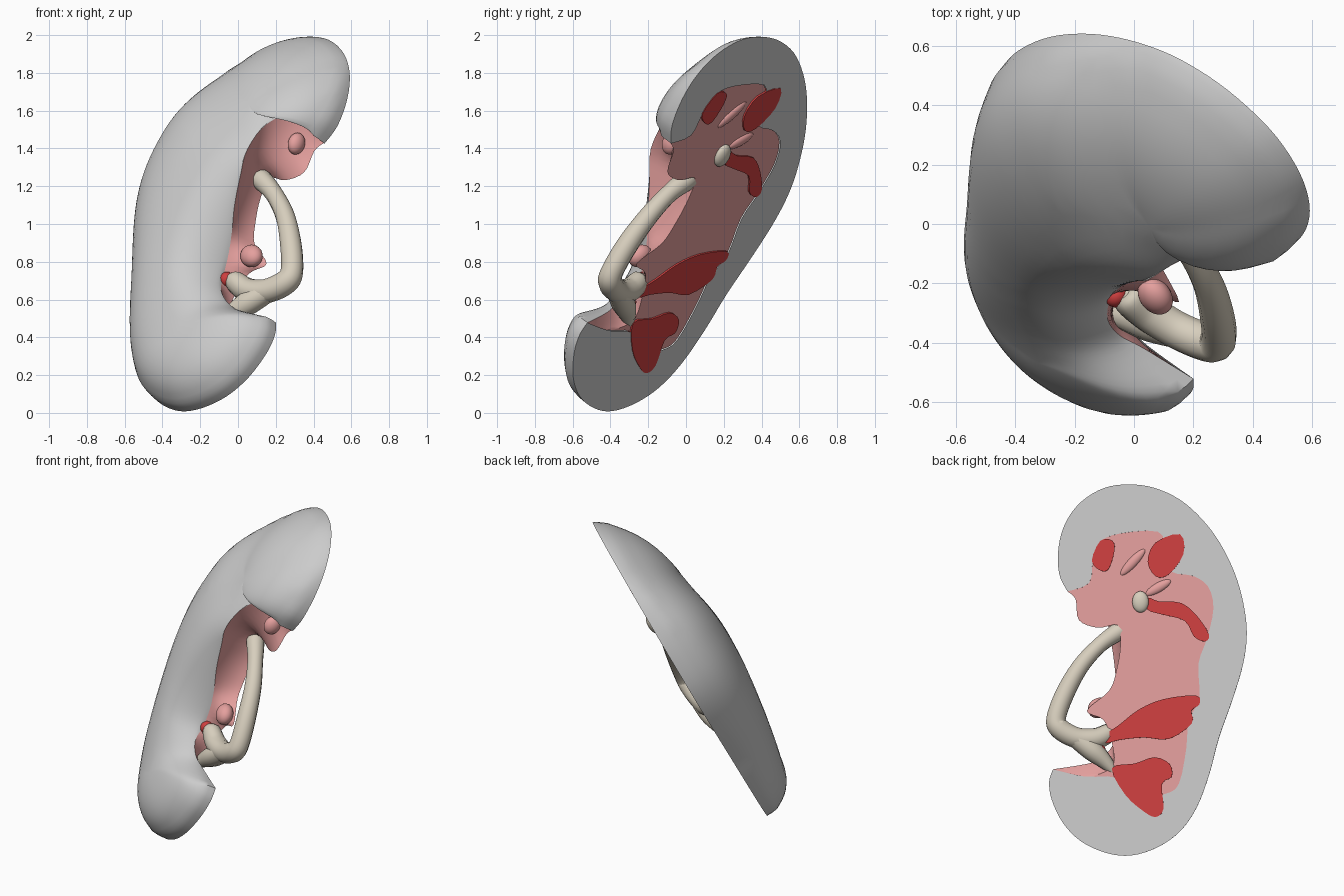
import bpy, bmesh, math
from mathutils import Vector

if "Cube" in bpy.data.objects:
    bpy.data.objects.remove(bpy.data.objects["Cube"])

# Local frame of the oblique cut plane
N = Vector((0.596, 0.653, -0.467)).normalized()
U = Vector((-N.y, N.x, 0)).normalized()
V = N.cross(U)
W0 = 0.023


def P(px, py, d=0.0):
    """Section drawing coordinates and depth below the cut -> world."""
    return Vector((0, 0, 1)) + U * ((px - 1131) / 166) + V * ((672 - py) / 166) + N * (W0 - d)


def mat(name, c):
    m = bpy.data.materials.new(name)
    m.diffuse_color = (*c, 1)
    m.use_nodes = True
    m.node_tree.nodes["Principled BSDF"].inputs["Base Color"].default_value = m.diffuse_color
    return m


PINK = mat("pink", (0.78, 0.35, 0.34))
RED = mat("red", (0.62, 0.05, 0.05))
BONE = mat("bone", (0.68, 0.62, 0.51))


def spline(pts, k=4, closed=False):
    """Catmull-Rom through points of any dimension."""
    n, out = len(pts), []
    for i in range(n if closed else n - 1):
        q = [pts[j % n] if closed else pts[max(0, min(n - 1, j))] for j in range(i - 1, i + 3)]
        for s in range(k):
            t = s / k
            out.append(tuple(0.5 * (2 * b + (c - a) * t + (2 * a - 5 * b + 4 * c - d) * t * t
                                    + (3 * b - a - 3 * c + d) * t ** 3) for a, b, c, d in zip(*q)))
    if not closed:
        out.append(tuple(pts[-1]))
    return out


def finish(bm, name, m=None, angle=40):
    bmesh.ops.recalc_face_normals(bm, faces=bm.faces[:])
    me = bpy.data.meshes.new(name)
    bm.to_mesh(me)
    bm.free()
    for p in me.polygons:
        p.use_smooth = True
    me.set_sharp_from_angle(angle=math.radians(angle))
    ob = bpy.data.objects.new(name, me)
    bpy.context.collection.objects.link(ob)
    if m:
        me.materials.append(m)
    return ob


def flat(bm, pts):
    f = bm.faces.new([bm.verts.new(p) for p in pts])
    bmesh.ops.triangulate(bm, faces=[f], ngon_method='EAR_CLIP')


# Outer edge of the section, lower lobe round to upper lobe
outer = spline([(1048, 768), (1044, 780), (1046, 798), (1057, 822), (1075, 841), (1100, 853), (1125, 856),
                (1152, 848), (1175, 832), (1192, 808), (1205, 775), (1215, 740), (1230, 700), (1241, 665),
                (1245, 635), (1242, 605), (1234, 575), (1220, 545), (1202, 520), (1180, 500), (1155, 488),
                (1130, 484), (1105, 487), (1082, 500), (1066, 520), (1058, 545), (1058, 572), (1066, 590)])
# Shell rim in the notch, with depth
rim = spline([(1066, 590, 0), (1075, 578, .08), (1086, 575, .16), (1098, 592, .26), (1104, 622, .30),
              (1108, 645, .26), (1111, 670, .21), (1112, 690, .16), (1113, 710, .12), (1113, 732, .10),
              (1106, 747, .12), (1095, 758, .10), (1081, 763, .06), (1048, 768, 0)])
# Edge of the soft tissue in the cut plane, paired with the rim
lip = spline([(1066, 590), (1074, 598), (1077, 619), (1096, 627), (1116, 625), (1118, 645), (1114, 668),
              (1106, 690), (1083, 710), (1100, 720), (1108, 745), (1107, 767), (1080, 776), (1048, 768)])
# Border between shell and soft tissue
inner = spline([(1066, 590), (1088, 582), (1092, 560), (1100, 541), (1120, 533), (1158, 532), (1165, 550),
                (1170, 572), (1192, 577), (1207, 588), (1212, 610), (1205, 640), (1196, 665), (1196, 700),
                (1185, 722), (1182, 750), (1174, 785), (1160, 795), (1130, 800), (1112, 778),
                (1080, 776), (1048, 768)], 3)

# Domed shell: rings shrinking from the rim to a curved spine
spine = spline([(1128, 590, .31), (1150, 622, .37), (1160, 670, .37), (1160, 715, .34), (1148, 760, .30),
                (1128, 795, .26)], 4)
loop = [(x, y, 0) for x, y in outer[:-1]] + rim[:-1]
RS = [1, .995, .98, .955, .92, .87, .8, .71, .6, .48, .35, .2, 0]
bm = bmesh.new()
rows = []
for r in RS:
    row = []
    for x, y, d in loop:
        d = max(d, 0)
        s = min(spine, key=lambda q: (q[0] - x) ** 2 + (q[1] - y) ** 2)
        b = min(1, d / .1)
        top = max(0, min(1, (570 - y) / 60))
        q = 2.4 - 1.2 * max(b, top)
        f = (1 - r ** 2.4) ** (1 / q)
        row.append(bm.verts.new(P(s[0] + (x - s[0]) * r, s[1] + (y - s[1]) * r, d + (s[2] - d) * f)))
    rows.append(row)
n = len(loop)
for a, b in zip(rows, rows[1:]):
    for i in range(n):
        j = (i + 1) % n
        bm.faces.new((a[i], a[j], b[j], b[i]))
bmesh.ops.remove_doubles(bm, verts=bm.verts[:], dist=0.0005)
bmesh.ops.holes_fill(bm, edges=[e for e in bm.edges if e.is_boundary], sides=14)
inside = [v for v in bm.verts if not v.is_boundary and (v.co - Vector((0, 0, 1))).dot(N) < W0 - .1]
for _ in range(10):
    bmesh.ops.smooth_vert(bm, verts=inside, factor=0.5, use_axis_x=True, use_axis_y=True, use_axis_z=True)
flat(bm, [P(*p) for p in outer] + [P(*p) for p in inner[1:-1]])
bmesh.ops.remove_doubles(bm, verts=bm.verts[:], dist=0.0005)
finish(bm, "shell")

# Soft tissue: flat cut face and the wall of the notch
bm = bmesh.new()
flat(bm, [P(*p, .006) for p in lip] + [P(*p, .006) for p in inner[-2:0:-1]])
cols = []
for a, b in zip(lip, rim):
    A, B = P(*a, .006), P(b[0], b[1], b[2])
    hollow = U * (.10 * min(1, (A - B).length / .25))
    cols.append([bm.verts.new(A.lerp(B, t) + hollow * t * (1 - t)) for t in (0, .15, .35, .6, .85, 1)])
for a, b in zip(cols, cols[1:]):
    for k in range(5):
        bm.faces.new((a[k], b[k], b[k + 1], a[k + 1]))
bmesh.ops.remove_doubles(bm, verts=bm.verts[:], dist=0.0005)
finish(bm, "soft_tissue", PINK)


# Cut muscles: thin slabs lying in the section
def slab(name, pts):
    pts = spline(pts, 3, True)
    bm = bmesh.new()
    top = [bm.verts.new(P(*p, -.004)) for p in pts]
    bot = [bm.verts.new(P(*p, .03)) for p in pts]
    for i in range(len(pts)):
        j = (i + 1) % len(pts)
        bm.faces.new((top[i], top[j], bot[j], bot[i]))
    bm.faces.new(top)
    bm.faces.new(bot[::-1])
    finish(bm, name, RED)


slab("muscle_upper_left", [(1100, 540), (1112, 540), (1114, 550), (1108, 568), (1100, 570), (1091, 560)])
slab("muscle_upper_right", [(1180, 535), (1183, 555), (1168, 575), (1155, 577), (1147, 562), (1155, 543)])
slab("muscle_band", [(1146, 598), (1158, 602), (1180, 604), (1196, 618), (1207, 636), (1203, 643),
                     (1192, 638), (1183, 622), (1160, 615), (1146, 610)])
slab("muscle_middle", [(1193, 697), (1196, 706), (1188, 712), (1188, 725), (1165, 740), (1140, 738),
                       (1115, 740), (1101, 743), (1100, 735), (1115, 725), (1135, 710), (1160, 700)])
slab("muscle_lower", [(1107, 768), (1130, 764), (1150, 758), (1165, 765), (1167, 778), (1157, 785),
                      (1158, 810), (1150, 818), (1138, 812), (1120, 795)])
slab("muscle_small", [(1087, 750), (1094, 744), (1101, 748), (1094, 755)])


# Rounded lumps
def blob(name, c, size, turn, m):
    bm = bmesh.new()
    bmesh.ops.create_uvsphere(bm, u_segments=24, v_segments=14, radius=1)
    ca, sa = math.cos(turn), math.sin(turn)
    for v in bm.verts:
        x, y, z = (v.co[i] * size[i] for i in range(3))
        v.co = c + U * (x * ca - y * sa) + V * (x * sa + y * ca) + N * z
    finish(bm, name, m)


blob("fold_upper", P(1132, 562, .012), (.11, .03, .022), .8, PINK)
blob("fold_lower", P(1157, 588, .012), (.09, .03, .022), .5, PINK)
blob("notch_knob", P(1084, 598, .09), (.04, .06, .05), 0, PINK)
blob("notch_lump", P(1095, 707, .06), (.07, .06, .05), .5, PINK)
blob("red_bead", P(1111, 732, .08), (.035, .04, .04), 0, RED)
blob("bone_bead", P(1139, 602, .0), (.05, .065, .03), 0, BONE)


# Bony loop: swept curve with varying thickness, plus a lower prong
def sweep(name, pts):
    cu = bpy.data.curves.new(name, 'CURVE')
    cu.dimensions = '3D'
    cu.bevel_depth = 1
    cu.bevel_resolution = 4
    cu.use_fill_caps = True
    pts = spline(pts, 6)
    sp = cu.splines.new('POLY')
    sp.points.add(len(pts) - 1)
    for q, (x, y, z, r) in zip(sp.points, pts):
        q.co = (x, y, z, 1)
        q.radius = r
    sp.use_smooth = True
    cu.materials.append(BONE)
    bpy.context.collection.objects.link(bpy.data.objects.new(name, cu))


sweep("bone_loop", [(.10, .03, 1.27, .03), (.12, .01, 1.24, .055), (.19, -.09, 1.16, .048), (.25, -.2, 1.04, .052),
                    (.28, -.31, .89, .058), (.285, -.39, .75, .06), (.25, -.40, .69, .065),
                    (.15, -.36, .645, .065), (.05, -.30, .65, .065), (-.02, -.25, .70, .055),
                    (-.04, -.23, .72, .03)])
sweep("bone_prong", [(.15, -.36, .64, .06), (.05, -.33, .58, .065), (-.04, -.31, .52, .045), (-.11, -.30, .46, .02)])
